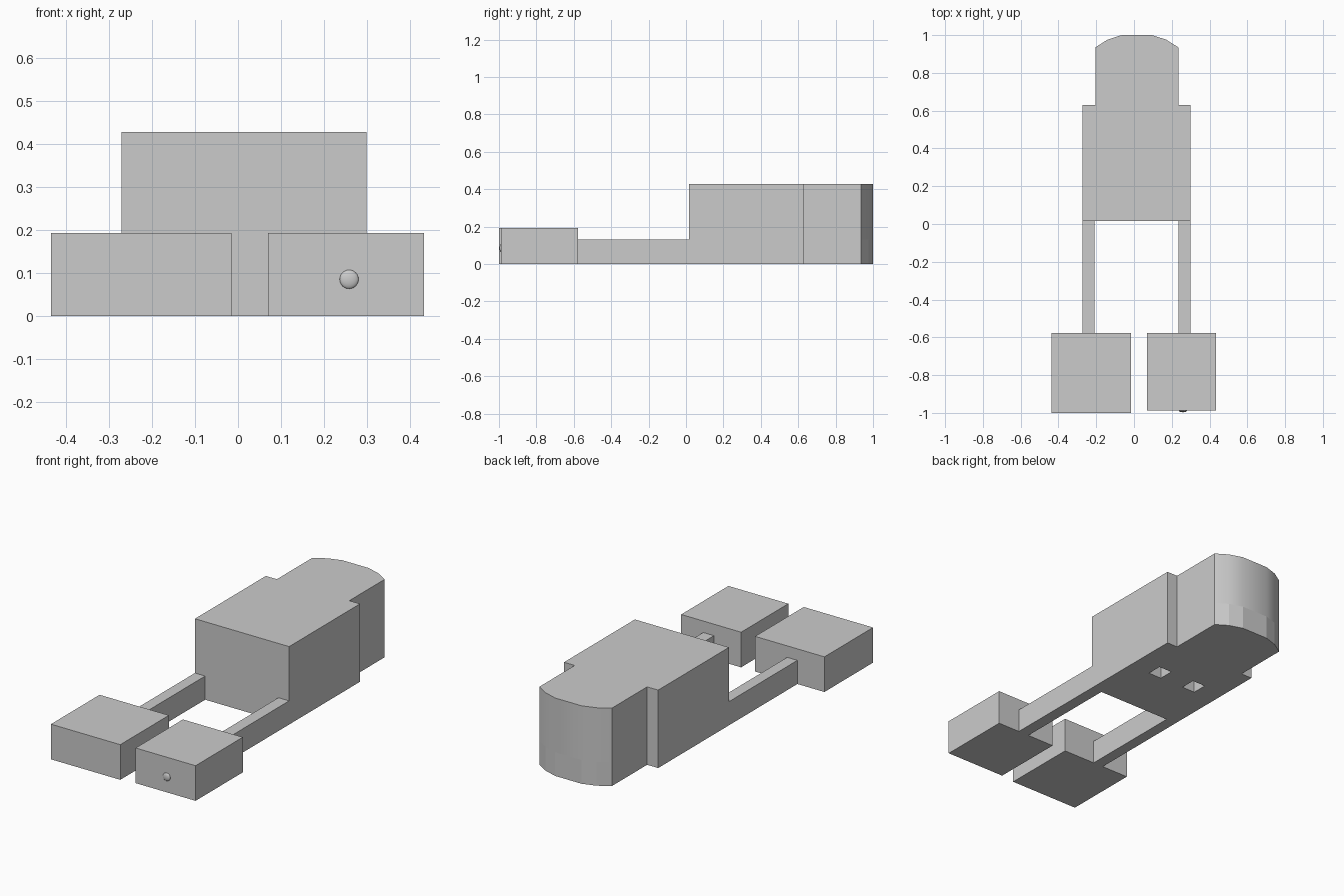
import bpy, bmesh
from math import radians

if "Cube" in bpy.data.objects:
    bpy.data.objects.remove(bpy.data.objects["Cube"])


def prism(name, outline, z0, z1):
    """Extrude a counter-clockwise XY outline from z0 to z1."""
    bm = bmesh.new()
    face = bm.faces.new([bm.verts.new((x, y, z0)) for x, y in outline])
    ext = bmesh.ops.extrude_face_region(bm, geom=[face])
    top = [v for v in ext["geom"] if isinstance(v, bmesh.types.BMVert)]
    bmesh.ops.translate(bm, vec=(0, 0, z1 - z0), verts=top)
    bmesh.ops.recalc_face_normals(bm, faces=bm.faces)
    mesh = bpy.data.meshes.new(name)
    bm.to_mesh(mesh)
    bm.free()
    ob = bpy.data.objects.new(name, mesh)
    bpy.context.collection.objects.link(ob)
    return ob


def box(name, x0, x1, y0, y1, z0, z1):
    return prism(name, [(x0, y0), (x1, y0), (x1, y1), (x0, y1)], z0, z1)


def shade_smooth(ob, angle):
    bpy.ops.object.select_all(action='DESELECT')
    ob.select_set(True)
    bpy.context.view_layer.objects.active = ob
    bpy.ops.object.shade_smooth_by_angle(angle=radians(angle))


# Rear outline shared by base and body: shoulders and bowed end
rear = [(0.30, 0.63), (0.235, 0.63), (0.235, 0.935), (0.17, 0.976),
        (0.095, 1.0), (-0.065, 1.0), (-0.14, 0.976), (-0.205, 0.935),
        (-0.205, 0.63), (-0.272, 0.63)]

LEG_END, BODY_FRONT, BASE_TOP = -0.58, 0.015, 0.13

# Low base: both legs and the floor of the body in one outline
base = prism("base_with_legs",
             [(0.235, BODY_FRONT), (0.235, LEG_END), (0.30, LEG_END)] + rear +
             [(-0.272, LEG_END), (-0.21, LEG_END), (-0.21, BODY_FRONT)],
             0, BASE_TOP)

# Two square sockets in the underside
for i, x in enumerate((-0.098, 0.13)):
    cutter = box(f"socket_cutter_{i}", x - 0.04, x + 0.04, 0.325, 0.41, -0.1, 0.12)
    cutter.hide_render = True
    cutter.hide_viewport = True
    cutter.display_type = 'WIRE'
    mod = base.modifiers.new(f"socket_{i}", 'BOOLEAN')
    mod.operation = 'DIFFERENCE'
    mod.solver = 'EXACT'
    mod.object = cutter

# Tall body
body = prism("body", [(-0.272, BODY_FRONT), (0.30, BODY_FRONT)] + rear, BASE_TOP, 0.428)
shade_smooth(body, 35)

# Front blocks
box("left_foot", -0.436, -0.015, -1.0, -0.578, 0, 0.193)
box("right_foot", 0.07, 0.434, -0.988, -0.578, 0, 0.193)

# Small knob on the right block
bpy.ops.mesh.primitive_uv_sphere_add(segments=24, ring_count=12, radius=0.022,
                                     location=(0.259, -0.988, 0.085))
knob = bpy.context.object
knob.name = "front_knob"
knob.scale.y = 0.4
shade_smooth(knob, 40)
